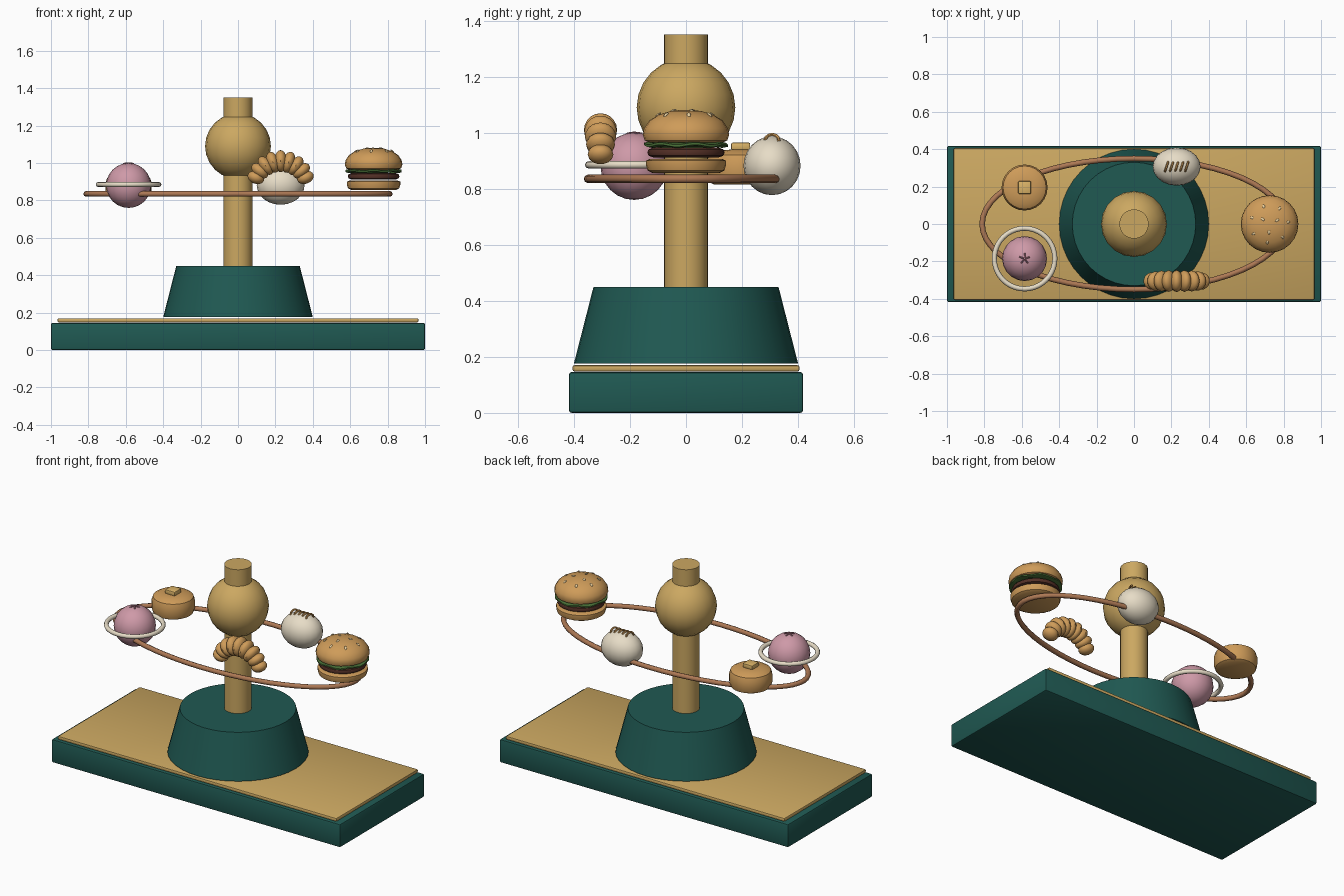
import bpy, bmesh, math
from mathutils import Vector, Matrix
from math import sin, cos, pi, tau

if "Cube" in bpy.data.objects:
    bpy.data.objects.remove(bpy.data.objects["Cube"])


def mat(name, rgb):
    m = bpy.data.materials.new(name)
    m.diffuse_color = (*rgb, 1)
    m.use_nodes = True
    m.node_tree.nodes["Principled BSDF"].inputs["Base Color"].default_value = m.diffuse_color
    return m


GREEN = mat("dark_green", (0.014, 0.100, 0.085))
GOLD = mat("gold", (0.60, 0.39, 0.12))
COPPER = mat("copper", (0.42, 0.19, 0.09))
BREAD = mat("bread", (0.62, 0.33, 0.10))
BUTTER = mat("butter", (0.72, 0.46, 0.14))
PINK = mat("pink", (0.62, 0.32, 0.39))
ROSE = mat("rose", (0.40, 0.17, 0.22))
CREAM = mat("cream", (0.80, 0.72, 0.57))
PATTY = mat("patty", (0.09, 0.03, 0.02))
LEAF = mat("lettuce", (0.07, 0.17, 0.04))
SEED = mat("seed", (0.80, 0.62, 0.34))


def finish(name, bm, material, angle=40):
    bmesh.ops.recalc_face_normals(bm, faces=bm.faces[:])
    me = bpy.data.meshes.new(name)
    bm.to_mesh(me)
    bm.free()
    me.materials.append(material)
    ob = bpy.data.objects.new(name, me)
    bpy.context.collection.objects.link(ob)
    bpy.ops.object.select_all(action='DESELECT')
    ob.select_set(True)
    bpy.context.view_layer.objects.active = ob
    bpy.ops.object.shade_smooth_by_angle(angle=math.radians(angle))
    return ob


def box(name, size, loc, material, bevel):
    bm = bmesh.new()
    bmesh.ops.create_cube(bm, size=1, matrix=Matrix.Translation(loc) @ Matrix.Diagonal((*size, 1)))
    bmesh.ops.bevel(bm, geom=bm.edges[:], offset=bevel, segments=2, profile=0.5, affect='EDGES')
    return finish(name, bm, material)


def lathe(name, profile, loc, material, n=24, wave=0.0):
    """Revolve (radius, z) points and cap both ends; wave ripples the rim."""
    bm = bmesh.new()
    rings = []
    for r, z in profile:
        rings.append([bm.verts.new((loc[0] + r * cos(tau * i / n), loc[1] + r * sin(tau * i / n),
                                    loc[2] + z + wave * sin(tau * i / n * 7))) for i in range(n)])
    for a, b in zip(rings, rings[1:]):
        for i in range(n):
            j = (i + 1) % n
            bm.faces.new((a[i], a[j], b[j], b[i]))
    bm.faces.new(rings[0][::-1])
    bm.faces.new(rings[-1])
    return finish(name, bm, material)


def add_ball(bm, loc, radii, rot=Matrix.Identity(4), u=20, v=12):
    bmesh.ops.create_uvsphere(bm, u_segments=u, v_segments=v, radius=1,
                              matrix=Matrix.Translation(loc) @ rot @ Matrix.Diagonal((*radii, 1)))


def ball(name, loc, radii, material):
    bm = bmesh.new()
    add_ball(bm, loc, radii)
    return finish(name, bm, material)


def add_tube(bm, pts, r, sides=8, closed=False):
    pts = [Vector(p) for p in pts]
    n, rings = len(pts), []
    for k, p in enumerate(pts):
        a = pts[k - 1] if closed or k else p
        b = pts[(k + 1) % n] if closed or k < n - 1 else p
        t = (b - a).normalized()
        side = t.cross(Vector((0, 0, 1)))
        side = side.normalized() if side.length > 1e-4 else Vector((1, 0, 0))
        up = side.cross(t)
        rings.append([bm.verts.new(p + r * (cos(tau * i / sides) * side + sin(tau * i / sides) * up))
                      for i in range(sides)])
    for k in range(n if closed else n - 1):
        a, b = rings[k], rings[(k + 1) % n]
        for i in range(sides):
            j = (i + 1) % sides
            bm.faces.new((a[i], a[j], b[j], b[i]))
    if not closed:
        bm.faces.new(rings[0])
        bm.faces.new(rings[-1])


def ellipse_ring(name, loc, rx, ry, r, material, n):
    bm = bmesh.new()
    add_tube(bm, [(loc[0] + rx * cos(tau * i / n), loc[1] + ry * sin(tau * i / n), loc[2])
                  for i in range(n)], r, closed=True)
    return finish(name, bm, material, 60)


# stand
box("base", (2.0, 0.836, 0.146), (0, 0, 0.073), GREEN, 0.01)
box("base_plate", (1.93, 0.81, 0.022), (0, 0, 0.159), GOLD, 0.007)
lathe("plinth", [(0.4, 0.176), (0.33, 0.45)], (0, 0, 0), GREEN, 40)
lathe("column", [(0.078, 0.44), (0.078, 1.35)], (0, 0, 0), GOLD, 28)
ball("column_ball", (0, 0, 1.09), (0.176, 0.176, 0.176), GOLD)
ellipse_ring("orbit_rail", (0, 0, 0.835), 0.812, 0.35, 0.015, COPPER, 56)

# ringed pink ball with a star of creases on top
P = (-0.585, -0.185, 0.88)
ball("pink_ball", P, (0.12, 0.12, 0.12), PINK)
ellipse_ring("pink_ball_ring", (P[0], P[1], 0.885), 0.162, 0.162, 0.0135, CREAM, 40)
bm = bmesh.new()
for i in range(5):
    a = tau * i / 5 + 0.3
    add_tube(bm, [(P[0] + d * cos(a), P[1] + d * sin(a), P[2] + math.sqrt(0.12 ** 2 - d * d))
                  for d in (0.002, 0.016, 0.03)], 0.004, 6)
finish("pink_ball_star", bm, ROSE)

# round cake with butter
C = (-0.585, 0.195, 0)
lathe("cake", [(0.095, 0.815), (0.115, 0.825), (0.123, 0.85), (0.123, 0.895), (0.115, 0.92),
               (0.09, 0.935), (0.04, 0.939)], C, BREAD)
box("butter_pat", (0.068, 0.068, 0.026), (C[0], C[1], 0.951), BUTTER, 0.005)

# steamed dumpling with pleats
D = Vector((0.228, 0.307, 0.882))
ball("dumpling", D, (0.128, 0.102, 0.105), CREAM)
bm = bmesh.new()
for k in range(5):
    x = (k - 2) * 0.027
    pts = []
    for i in range(7):
        t = pi * i / 6
        pts.append(D + Vector((x + 0.008 * cos(t), 0.025 * cos(t), 0.088 + 0.024 * sin(t))))
    add_tube(bm, pts, 0.006, 6)
finish("dumpling_pleats", bm, BREAD)

# croissant: overlapping segments along an arch
bm = bmesh.new()
for k in range(9):
    s = (k - 4) / 4
    a = s * 1.2
    loc = (0.228 + 0.142 * sin(a), -0.305, 0.873 + 0.137 * cos(a))
    r = 0.059 - 0.013 * s * s
    add_ball(bm, loc, (0.034, r, r), Matrix.Rotation(a, 4, 'Y'), 14, 10)
finish("croissant", bm, BREAD)

# burger
B = (0.725, 0, 0)
lathe("burger_bottom_bun", [(0.12, 0.856), (0.137, 0.865), (0.143, 0.885), (0.143, 0.9), (0.13, 0.906)], B, BREAD)
lathe("burger_patty", [(0.115, 0.911), (0.134, 0.918), (0.138, 0.929), (0.134, 0.94), (0.115, 0.947)], B, PATTY)
lathe("burger_lettuce", [(0.13, 0.949), (0.15, 0.953), (0.15, 0.961), (0.13, 0.965)], B, LEAF, 42, 0.004)
DOME = [(0.13, 0.964), (0.147, 0.972), (0.154, 0.992), (0.15, 1.015), (0.132, 1.042),
        (0.1, 1.063), (0.055, 1.077), (0.015, 1.081)]
lathe("burger_top_bun", DOME, B, BREAD)
bm = bmesh.new()
for count, r, z, tilt in ((3, 0.045, 1.079, 0.25), (7, 0.1, 1.064, 0.65)):
    for i in range(count):
        a = tau * i / count + 10 * r
        rot = Matrix.Rotation(a, 4, 'Z') @ Matrix.Rotation(tilt, 4, 'Y')
        add_ball(bm, (B[0] + r * cos(a), r * sin(a), z), (0.012, 0.007, 0.004), rot, 8, 6)
finish("sesame_seeds", bm, SEED)
